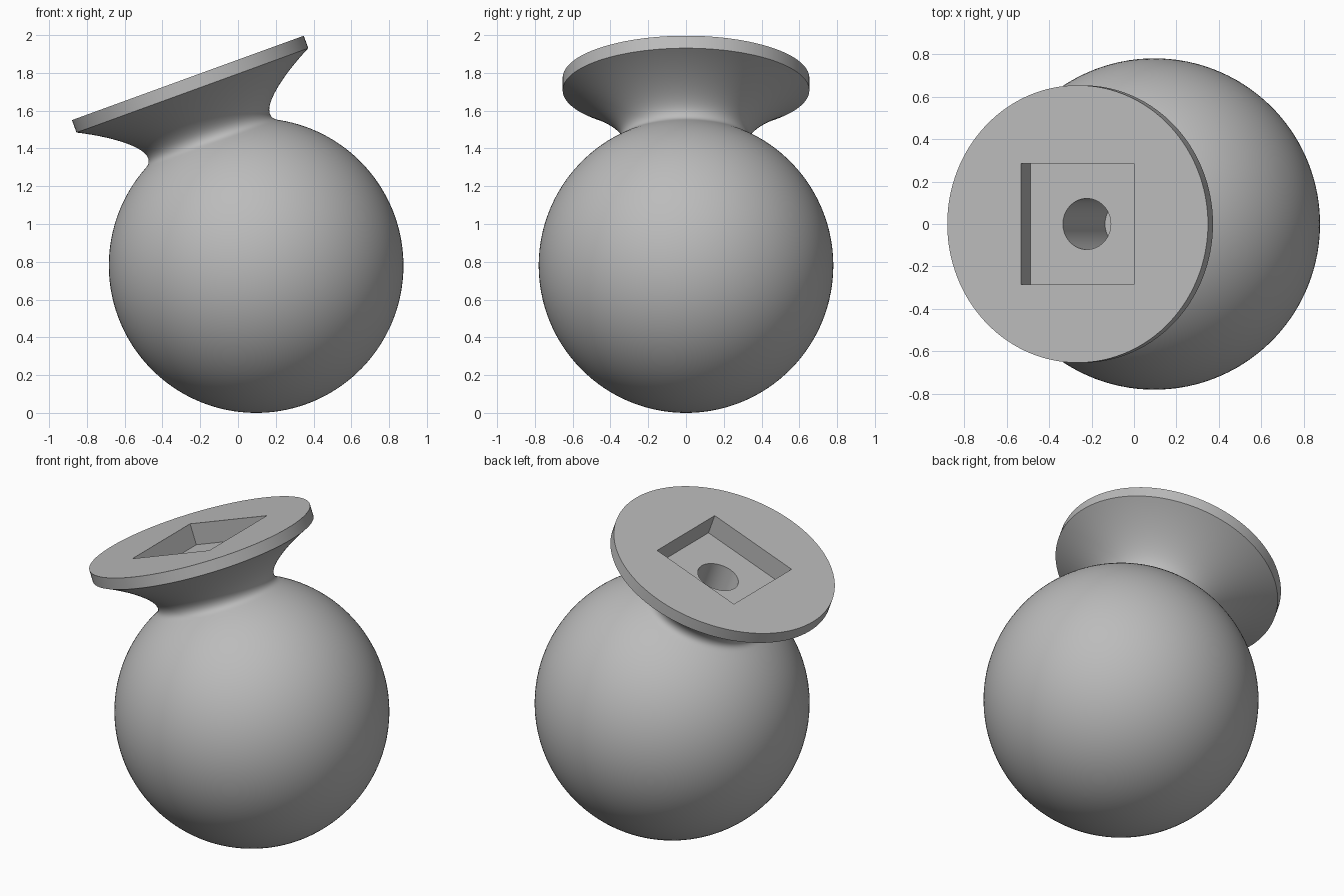
import bpy, bmesh
from math import sin, cos, radians, pi
from mathutils import Matrix, Vector
from mathutils.geometry import interpolate_bezier

if "Cube" in bpy.data.objects:
    bpy.data.objects.remove(bpy.data.objects["Cube"])

RADIUS = 0.78
TILT = radians(-20)
SEGMENTS = 128
JOIN = 29          # polar angle in degrees where the neck meets the ball
TOP = 1.057        # height of the flange face above the ball centre
POCKET = 0.127
BORE = 0.58

grey = bpy.data.materials.new("plain grey")
grey.use_nodes = True
grey.diffuse_color = (0.5, 0.5, 0.5, 1)
grey.node_tree.nodes["Principled BSDF"].inputs["Base Color"].default_value = (0.5, 0.5, 0.5, 1)


def make_object(name, bm):
    bmesh.ops.recalc_face_normals(bm, faces=bm.faces)
    mesh = bpy.data.meshes.new(name)
    bm.to_mesh(mesh)
    bm.free()
    mesh.materials.append(grey)
    obj = bpy.data.objects.new(name, mesh)
    bpy.context.collection.objects.link(obj)
    return obj


def bezier(points, count):
    return [(p.x, p.y) for p in interpolate_bezier(*[Vector(p) for p in points], count)]


def lathe(name, profile):
    """Revolve (radius, height) points about z, closing both ends."""
    bm = bmesh.new()
    rings = []
    for r, h in profile:
        rings.append([bm.verts.new((r * cos(a), r * sin(a), h))
                      for a in (2 * pi * i / SEGMENTS for i in range(SEGMENTS))])
    for low, high in zip(rings, rings[1:]):
        for i in range(SEGMENTS):
            j = (i + 1) % SEGMENTS
            bm.faces.new((low[i], low[j], high[j], high[i]))
    bm.faces.new(rings[0])
    bm.faces.new(rings[-1])
    return make_object(name, bm)


# Flange rim, flared neck and ball in one continuous profile
join = (RADIUS * sin(radians(JOIN)), RADIUS * cos(radians(JOIN)))
profile = [(0.653, TOP)]
profile += bezier([(0.653, 0.987), (0.50, 0.91), (0.343, 0.80), (0.343, 0.73)], 20)
profile += bezier([(0.343, 0.73), (0.343, 0.705), (0.357, 0.694), join], 10)[1:]
steps = 60
for i in range(1, steps):
    a = radians(JOIN + (179.5 - JOIN) * i / (steps - 1))
    profile.append((RADIUS * sin(a), RADIUS * cos(a)))
body = lathe("ball_with_flange", profile)

# Square pocket cutter
bm = bmesh.new()
bmesh.ops.create_cube(bm, size=1, matrix=Matrix.Translation((0, 0, TOP))
                      @ Matrix.Diagonal((0.566, 0.57, 2 * POCKET, 1)))
pocket = make_object("pocket_cutter", bm)

# Round bore cutter below the pocket
bm = bmesh.new()
bore_floor = TOP - POCKET - BORE
bmesh.ops.create_cone(bm, cap_ends=True, segments=64, radius1=0.12, radius2=0.12,
                      depth=BORE + 0.05,
                      matrix=Matrix.Translation((0, 0, bore_floor + (BORE + 0.05) / 2)))
bore = make_object("bore_cutter", bm)

# Cut both recesses, then discard the cutters
bpy.ops.object.select_all(action="DESELECT")
body.select_set(True)
bpy.context.view_layer.objects.active = body
for cutter in (pocket, bore):
    cutter.hide_render = True
    mod = body.modifiers.new(cutter.name, "BOOLEAN")
    mod.operation = "DIFFERENCE"
    mod.solver = "EXACT"
    mod.object = cutter
    bpy.ops.object.modifier_apply(modifier=mod.name)
    bpy.data.objects.remove(cutter)

# Smooth shading, then tilt the flange about the ball centre
bpy.ops.object.shade_smooth_by_angle(angle=radians(30))
body.location = (0.096, 0, RADIUS)
body.rotation_euler = (0, TILT, 0)
